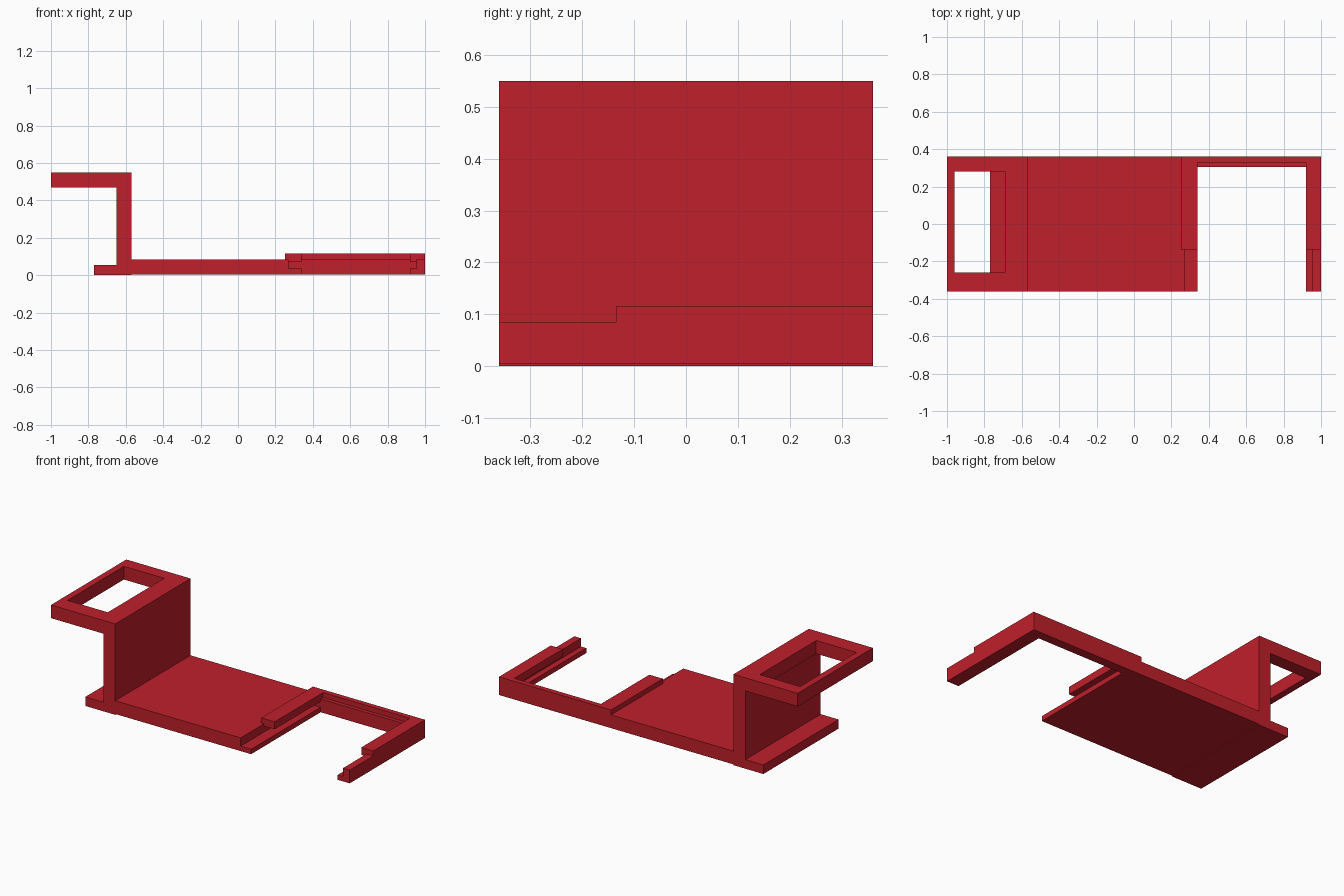
import bpy, bmesh
from mathutils import Vector

cube = bpy.data.objects.get("Cube")
if cube:
    bpy.data.objects.remove(cube, do_unlink=True)

red = bpy.data.materials.new("red plastic")
red.use_nodes = True
colour = (0.53, 0.014, 0.024, 1)
red.diffuse_color = colour
red.node_tree.nodes["Principled BSDF"].inputs["Base Color"].default_value = colour

FRONT, BACK = -0.36, 0.36


def prism(name, profile, start, end, axis="y"):
    """Extrude a closed 2D profile along x (y, z points), y (x, z) or z (x, y)."""
    def place(a, b, t):
        return {"x": (t, a, b), "y": (a, t, b), "z": (a, b, t)}[axis]
    bm = bmesh.new()
    face = bm.faces.new([bm.verts.new(place(a, b, start)) for a, b in profile])
    moved = bmesh.ops.extrude_face_region(bm, geom=[face])["geom"]
    offset = Vector(place(0, 0, end - start))
    bmesh.ops.translate(bm, verts=[v for v in moved if isinstance(v, bmesh.types.BMVert)], vec=offset)
    bmesh.ops.recalc_face_normals(bm, faces=bm.faces)
    mesh = bpy.data.meshes.new(name)
    bm.to_mesh(mesh)
    bm.free()
    mesh.materials.append(red)
    obj = bpy.data.objects.new(name, mesh)
    bpy.context.collection.objects.link(obj)
    return obj


def rect(a0, a1, b0, b1):
    return [(a0, b0), (a1, b0), (a1, b1), (a0, b1)]


# Upright wall with its foot
prism("upright_and_foot", [(-0.77, 0), (-0.57, 0), (-0.57, 0.47), (-0.65, 0.47),
                           (-0.65, 0.055), (-0.77, 0.055)], FRONT, BACK)

# Upper frame: a C-shaped band closed by the bar on the upright
prism("upper_frame", [(-0.69, FRONT), (-0.69, -0.26), (-0.96, -0.26), (-0.96, 0.28),
                      (-0.69, 0.28), (-0.69, BACK), (-1, BACK), (-1, FRONT)], 0.47, 0.55, "z")
prism("upper_frame_bar", rect(-0.69, -0.57, FRONT, BACK), 0.47, 0.55, "z")


# Grooved sides of the slot: lower channel full length, upper lip set back
def slot_side(name, outer, lip_outer, groove, inner):
    prism(name, [(outer, 0.005), (inner, 0.005), (inner, 0.035), (groove, 0.035),
                 (groove, 0.085), (outer, 0.085)], FRONT, BACK)
    prism(name + "_lip", [(lip_outer, 0.085), (groove, 0.085), (groove, 0.07), (inner, 0.07),
                          (inner, 0.115), (lip_outer, 0.115)], -0.135, BACK)


slot_side("base_plate", -0.57, 0.25, 0.27, 0.34)
slot_side("left_arm", 1, 1, 0.955, 0.92)

# Stepped bar joining both sides at the back
prism("back_bar", [(0.305, 0.005), (BACK, 0.005), (BACK, 0.115), (0.328, 0.115),
                   (0.328, 0.085), (0.305, 0.085)], 0.27, 0.955, "x")
